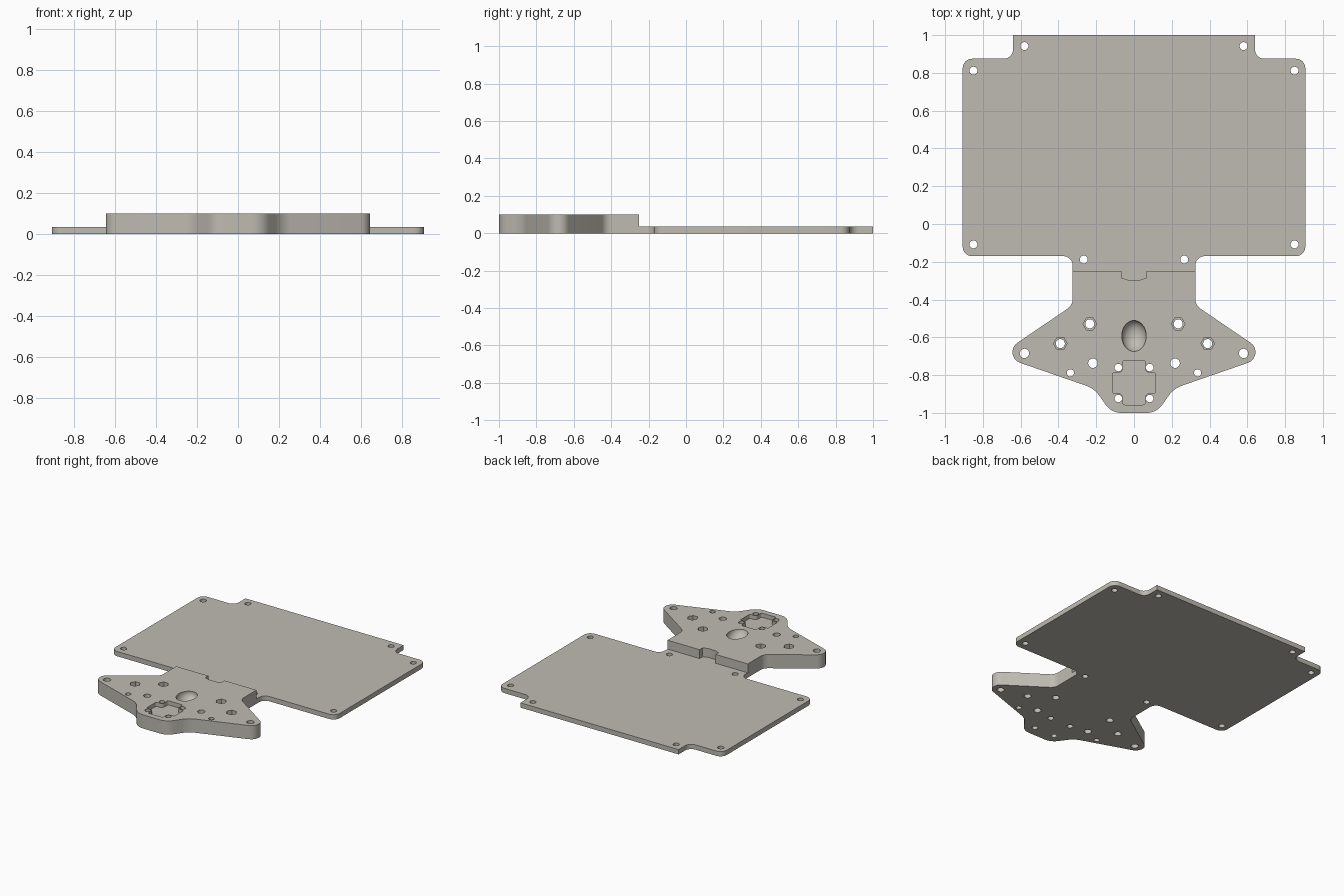
import bpy, bmesh, math
from mathutils import Vector, Matrix

if "Cube" in bpy.data.objects:
    bpy.data.objects.remove(bpy.data.objects["Cube"])

PLATE_T, HEAD_T = 0.035, 0.10
SEAM = -0.25

mat = bpy.data.materials.new("warm grey")
mat.diffuse_color = (0.52, 0.50, 0.445, 1)
mat.use_nodes = True
mat.node_tree.nodes["Principled BSDF"].inputs["Base Color"].default_value = mat.diffuse_color


def fillet(corners, steps=8):
    """Round each (x, y, radius) corner of a closed outline."""
    pts = []
    n = len(corners)
    for i, (x, y, r) in enumerate(corners):
        p = Vector((x, y))
        if r == 0:
            pts.append(p)
            continue
        a = (Vector(corners[i - 1][:2]) - p).normalized()
        b = (Vector(corners[(i + 1) % n][:2]) - p).normalized()
        half = a.angle(b) / 2
        c = p + (a + b).normalized() * (r / math.sin(half))
        start = p + a * (r / math.tan(half)) - c
        end = p + b * (r / math.tan(half)) - c
        sweep = start.angle_signed(end)
        for k in range(steps + 1):
            pts.append(c + Matrix.Rotation(-sweep * k / steps, 2) @ start)
    return pts


def mirrored(half):
    return half + [(-x, y, r) for x, y, r in reversed(half)]


def make(name, bm):
    bmesh.ops.recalc_face_normals(bm, faces=bm.faces)
    me = bpy.data.meshes.new(name)
    bm.to_mesh(me)
    bm.free()
    ob = bpy.data.objects.new(name, me)
    bpy.context.collection.objects.link(ob)
    me.materials.append(mat)
    return ob


def prism(name, pts, z0, z1):
    bm = bmesh.new()
    f = bm.faces.new([bm.verts.new((p[0], p[1], z0)) for p in pts])
    g = bmesh.ops.extrude_face_region(bm, geom=[f])
    top = [v for v in g["geom"] if isinstance(v, bmesh.types.BMVert)]
    bmesh.ops.translate(bm, verts=top, vec=(0, 0, z1 - z0))
    return make(name, bm)


def drill(x, y, r, z0=-0.05, z1=0.15, sides=20):
    pts = [(x + r * math.cos(2 * math.pi * k / sides),
            y + r * math.sin(2 * math.pi * k / sides)) for k in range(sides)]
    return prism("drill", pts, z0, z1)


def ellipsoid(loc, scale, tilt):
    bm = bmesh.new()
    bmesh.ops.create_uvsphere(bm, u_segments=28, v_segments=16, radius=1)
    bm.transform(Matrix.Translation(loc) @ Matrix.Rotation(tilt, 4, 'X')
                 @ Matrix.Diagonal((*scale, 1)))
    return make("pocket_cutter", bm)


def cut(target, cutters):
    for c in cutters:
        m = target.modifiers.new("cut", 'BOOLEAN')
        m.operation, m.solver, m.object = 'DIFFERENCE', 'EXACT', c
        bpy.context.view_layer.objects.active = target
        bpy.ops.object.modifier_apply(modifier=m.name)
        bpy.data.objects.remove(c)


def shade(ob):
    bpy.ops.object.select_all(action='DESELECT')
    ob.select_set(True)
    bpy.context.view_layer.objects.active = ob
    bpy.ops.object.shade_smooth_by_angle(angle=math.radians(30))


# Thin base plate with rounded corners and neck
plate = prism("base_plate", fillet(mirrored([
    (0.64, 1.0, 0), (0.64, 0.875, 0.05), (0.907, 0.875, 0.05),
    (0.907, -0.17, 0.05), (0.325, -0.17, 0.05), (0.325, SEAM, 0)])),
    0, PLATE_T)
cut(plate, [drill(s * x, y, 0.021) for s in (-1, 1) for x, y in
            ((0.85, 0.812), (0.85, -0.108), (0.58, 0.942), (0.266, -0.188))])

# Thick winged mounting head
head = prism("mounting_head", fillet(mirrored([
    (0.325, SEAM, 0), (0.325, -0.43, 0.06), (0.716, -0.696, 0.06),
    (0.21, -0.871, 0.15), (0.12, -1.0, 0.1)])), 0, HEAD_T)

cutters = []
for s in (-1, 1):
    # Plain screw holes
    for x, y, r in ((0.58, -0.685, 0.025), (0.218, -0.737, 0.025),
                    (0.337, -0.788, 0.019), (0.083, -0.76, 0.02),
                    (0.083, -0.924, 0.02)):
        cutters.append(drill(s * x, y, r))
    # Screw holes with hexagonal nut recesses
    for x, y in ((0.234, -0.529), (0.39, -0.633)):
        cutters.append(drill(s * x, y, 0.024))
        cutters.append(drill(s * x, y, 0.036, 0.05, 0.15, 6))

# Cross-shaped component recess
cutters.append(prism("recess", fillet(mirrored([
    (0.06, -0.722, 0.012), (0.06, -0.787, 0.02), (0.112, -0.787, 0.008),
    (0.112, -0.897, 0.008), (0.06, -0.897, 0.02), (0.06, -0.957, 0.012)]), 4),
    HEAD_T - 0.03, 0.15))

# Cable scoop and exit notch at the back edge
cutters.append(ellipsoid((0, -0.593, HEAD_T), (0.065, 0.085, 0.06), -0.25))
cutters.append(prism("notch", fillet([
    (0.065, -0.2, 0), (0.065, -0.285, 0), (0.03, -0.297, 0),
    (-0.03, -0.297, 0), (-0.065, -0.285, 0), (-0.065, -0.2, 0)]),
    PLATE_T, 0.15))
cut(head, cutters)

for part in (plate, head):
    shade(part)
